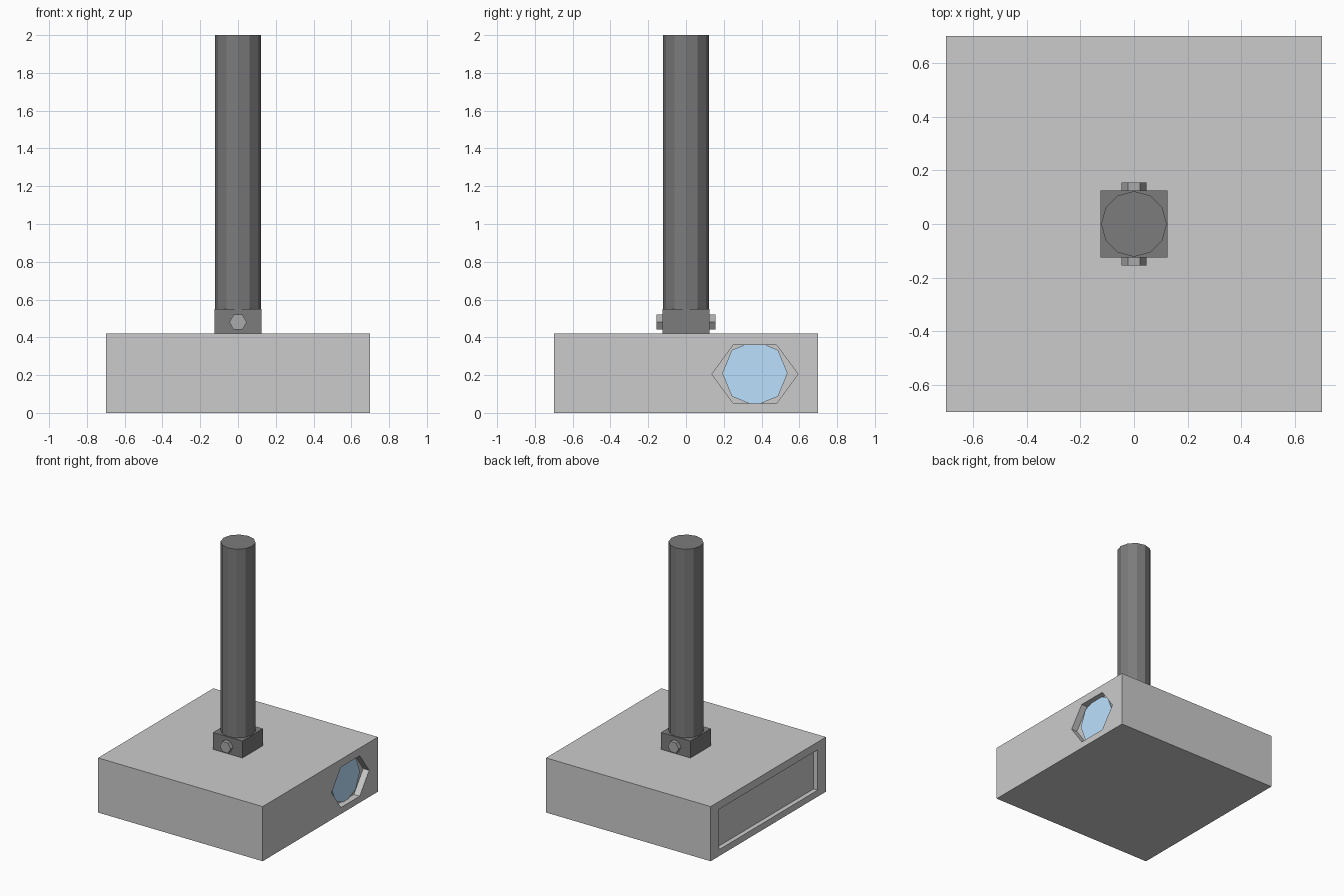
import bpy
from math import pi

if "Cube" in bpy.data.objects:
    bpy.data.objects.remove(bpy.data.objects["Cube"])


def material(name, rgb):
    m = bpy.data.materials.new(name)
    m.diffuse_color = (*rgb, 1)
    m.use_nodes = True
    m.node_tree.nodes["Principled BSDF"].inputs["Base Color"].default_value = m.diffuse_color
    return m


def finish(name, mat):
    ob = bpy.context.object
    ob.name = name
    bpy.ops.object.transform_apply(location=False, rotation=True, scale=True)
    if mat:
        ob.data.materials.append(mat)
    return ob


def box(name, lo, hi, mat=None):
    mid = [(a + b) / 2 for a, b in zip(lo, hi)]
    bpy.ops.mesh.primitive_cube_add(size=1, location=mid)
    bpy.context.object.scale = [b - a for a, b in zip(lo, hi)]
    return finish(name, mat)


def prism(name, sides, loc, depth, rx, ry, rot=(0, 0, 0), mat=None):
    bpy.ops.mesh.primitive_cylinder_add(vertices=sides, radius=1, depth=depth,
                                        location=loc, rotation=rot)
    bpy.context.object.scale = (rx, ry, 1)
    return finish(name, mat)


def cut(target, cutter):
    mod = target.modifiers.new(cutter.name, 'BOOLEAN')
    mod.operation = 'DIFFERENCE'
    mod.solver = 'EXACT'
    mod.object = cutter
    bpy.context.view_layer.objects.active = target
    bpy.ops.object.modifier_apply(modifier=mod.name)
    bpy.data.objects.remove(cutter)


dark = material("dark_metal", (0.2, 0.2, 0.2))
mid = material("bolt_metal", (0.4, 0.4, 0.4))
blue = material("blue_glass", (0.5, 0.75, 1.0))

# Base block with a hexagonal window recess and a shallow side panel recess
base = box("base", (-0.7, -0.7, 0), (0.7, 0.7, 0.42))
cut(base, prism("window_cutter", 6, (0.7, 0.365, 0.205), 0.1, 0.179, 0.228,
                (0, pi / 2, 0)))
cut(base, box("panel_cutter", (-0.8, -0.6, 0.05), (-0.665, 0.6, 0.36)))

# Octagonal lens, its top and bottom buried in the base
prism("lens", 8, (0.635, 0.365, 0.21), 0.05, 0.173, 0.173, (0, pi / 2, 0), blue)

# Collar, through bolt and pole
box("collar", (-0.125, -0.125, 0.42), (0.125, 0.125, 0.55), dark)
prism("bolt", 6, (0, 0, 0.48), 0.31, 0.046, 0.046, (pi / 2, pi / 2, 0), mid)
prism("pole", 12, (0, 0, 1.275), 1.45, 0.122, 0.122, mat=dark)
